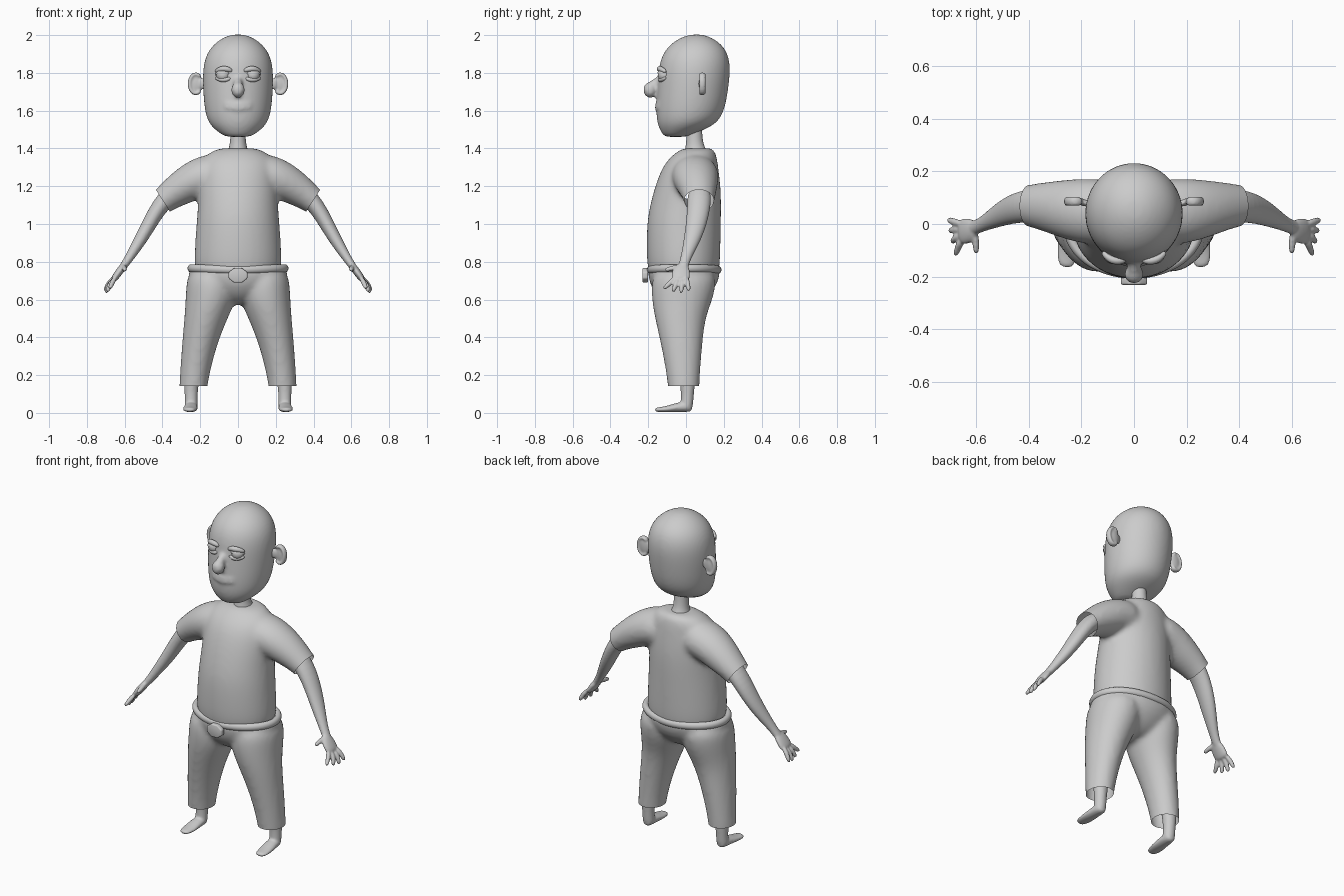
import bpy, bmesh, math
from mathutils import Vector, Matrix

if "Cube" in bpy.data.objects:
    bpy.data.objects.remove(bpy.data.objects["Cube"], do_unlink=True)

clay = bpy.data.materials.new("light grey clay")
clay.use_nodes = True
clay.diffuse_color = (0.6, 0.6, 0.6, 1)
clay.node_tree.nodes["Principled BSDF"].inputs["Base Color"].default_value = (0.6, 0.6, 0.6, 1)


def loft(bm, rings, sides=16):
    """Skin closed rings, each given as (centre, u axis, v axis)."""
    loops = []
    for c, u, v in rings:
        angles = [2 * math.pi * i / sides for i in range(sides)]
        loops.append([bm.verts.new(c + u * math.cos(a) + v * math.sin(a)) for a in angles])
    for a, b in zip(loops, loops[1:]):
        for i in range(sides):
            j = (i + 1) % sides
            bm.faces.new((a[i], a[j], b[j], b[i]))
    bm.faces.new(loops[0][::-1])
    bm.faces.new(loops[-1])


def column(bm, sections):
    """Upright loft from (z, x, y, x radius, y radius)."""
    loft(bm, [(Vector((x, y, z)), Vector((rx, 0, 0)), Vector((0, ry, 0)))
              for z, x, y, rx, ry in sections], 24)


def tube(bm, points, ref=(0, 1, 0), sides=12):
    """Loft along a path of (x, y, z, radius near ref, other radius)."""
    pos = [Vector(p[:3]) for p in points]
    rings = []
    for i, p in enumerate(points):
        d = (pos[min(i + 1, len(pos) - 1)] - pos[max(i - 1, 0)]).normalized()
        u = Vector(ref)
        u = (u - d * d.dot(u)).normalized()
        rings.append((pos[i], u * p[3], d.cross(u) * p[-1]))
    loft(bm, rings, sides)


def ball(bm, centre, radii):
    bmesh.ops.create_uvsphere(bm, u_segments=20, v_segments=14, radius=1,
                              matrix=Matrix.Translation(centre) @ Matrix.Diagonal((*radii, 1)))


def finish(name, bm, voxel=0, smooth=0, subdiv=2, cuts=(), mirror=False):
    """Refine, optionally fuse and trim open hems, then shade smooth."""
    bmesh.ops.recalc_face_normals(bm, faces=bm.faces)
    mesh = bpy.data.meshes.new(name)
    bm.to_mesh(mesh)
    bm.free()
    obj = bpy.data.objects.new(name, mesh)
    bpy.context.collection.objects.link(obj)
    if subdiv:
        obj.modifiers.new("round", "SUBSURF").levels = subdiv
    if voxel:
        fuse = obj.modifiers.new("fuse", "REMESH")
        fuse.mode = "VOXEL"
        fuse.voxel_size = voxel
        soft = obj.modifiers.new("soften", "SMOOTH")
        soft.iterations = smooth
        soft.factor = 0.5
    if mirror:
        obj.modifiers.new("mirror", "MIRROR").use_mirror_merge = False
    bpy.context.view_layer.update()
    baked = bpy.data.meshes.new_from_object(obj.evaluated_get(bpy.context.evaluated_depsgraph_get()))
    obj.modifiers.clear()
    obj.data = baked
    bm = bmesh.new()
    bm.from_mesh(baked)
    for point, normal, keep in cuts:
        faces = [f for f in bm.faces if keep(f.calc_center_median())]
        geom = list({v for f in faces for v in f.verts} | {e for f in faces for e in f.edges}) + faces
        bmesh.ops.bisect_plane(bm, geom=geom, plane_co=point, plane_no=normal, clear_outer=True)
    bm.to_mesh(baked)
    bm.free()
    baked.materials.clear()
    baked.materials.append(clay)
    bpy.context.view_layer.objects.active = obj
    bpy.ops.object.select_all(action="DESELECT")
    obj.select_set(True)
    bpy.ops.object.shade_smooth_by_angle(angle=math.radians(50))
    return obj


# Head with nose, lips and lower lids fused in
bm = bmesh.new()
column(bm, [(1.46, 0, -.055, .06, .055), (1.475, 0, -.045, .09, .08), (1.51, 0, -.01, .135, .135),
            (1.55, 0, .012, .165, .168), (1.62, 0, .025, .18, .185), (1.72, 0, .036, .187, .19),
            (1.81, 0, .044, .188, .192), (1.88, 0, .048, .176, .182), (1.94, 0, .052, .143, .15),
            (1.985, 0, .054, .085, .09), (2.004, 0, .055, .03, .03)])
tube(bm, [(0, -.13, 1.775, .016), (0, -.165, 1.75, .022), (0, -.185, 1.72, .032)], ref=(1, 0, 0))
ball(bm, (0, -.19, 1.71), (.037, .037, .042))
for z, lift, r in ((1.632, .006, .01), (1.61, .008, .013)):
    tube(bm, [(x, -.156 + 2.4 * x * x, z + lift * abs(x) / .07, r * (1 - abs(x) * 8))
              for x in (-.075, -.04, 0, .04, .075)], ref=(0, 0, 1))
finish("head", bm, voxel=.01, smooth=4)

# Eyes: ball, heavy upper lid, brow roll and lower bag
bm = bmesh.new()
ball(bm, (.078, -.112, 1.788), (.036, .036, .036))
finish("eyeballs", bm, subdiv=0, mirror=True)
bm = bmesh.new()
ball(bm, (.078, -.112, 1.79), (.041, .041, .038))
finish("upper_lids", bm, subdiv=0, mirror=True,
       cuts=[((0, -.12, 1.79), (0, -.2, -1), lambda c: True)])
bm = bmesh.new()
tube(bm, [(.03, -.135, 1.808, .01), (.055, -.143, 1.822, .015), (.09, -.137, 1.823, .016),
          (.122, -.105, 1.805, .01)], ref=(0, 0, 1))
tube(bm, [(.036, -.135, 1.775, .008), (.06, -.142, 1.762, .012), (.095, -.13, 1.762, .012),
          (.12, -.105, 1.775, .008)], ref=(0, 0, 1))
finish("brow_rolls_and_eye_bags", bm, mirror=True)

# Ears: a flat disc with a raised rim
bm = bmesh.new()
ball(bm, (.222, .088, 1.742), (.036, .014, .055))
rim = [(.224 + .034 * math.cos(a), .086, 1.742 + .054 * math.sin(a), .018, .011)
       for a in [math.radians(t) for t in range(-140, 141, 35)]]
tube(bm, rim)
tube(bm, [(.16, .075, 1.742, .014, .03), (.215, .085, 1.742, .014, .035)])
finish("ears", bm, voxel=.006, smooth=3, mirror=True)

# Neck
bm = bmesh.new()
column(bm, [(1.36, 0, .055, .062, .065), (1.40, 0, .05, .05, .055), (1.43, 0, .045, .041, .043),
            (1.54, 0, .043, .038, .04), (1.6, 0, .04, .038, .04)])
finish("neck", bm)

# Shirt with short open sleeves
bm = bmesh.new()
column(bm, [(.72, 0, -.012, .215, .18), (.76, 0, -.012, .23, .19), (.82, 0, -.014, .234, .197),
            (1.0, 0, -.012, .222, .198), (1.1, 0, -.002, .213, .19), (1.2, 0, .01, .212, .175),
            (1.3, 0, .022, .205, .15), (1.36, 0, .042, .18, .122), (1.395, 0, .06, .12, .088),
            (1.402, 0, .063, .08, .07)])
for s in (1, -1):
    tube(bm, [(s * .05, .05, 1.27, .12, .11), (s * .18, .045, 1.26, .13, .112),
              (s * .29, .062, 1.2, .108, .098), (s * .4, .072, 1.125, .078, .067),
              (s * .5, .07, 1.03, .07, .06)], sides=20)
hems = [((s * .402, 0, 1.13), (s * .84, 0, -.54), lambda c, s=s: c.x * s > .28) for s in (1, -1)]
finish("shirt", bm, voxel=.014, smooth=8, cuts=hems)

# Trousers with open hems
bm = bmesh.new()
column(bm, [(.57, 0, -.02, .07, .07), (.62, 0, -.018, .17, .14), (.69, 0, -.012, .255, .185),
            (.75, 0, -.01, .265, .193), (.785, 0, -.01, .262, .19)])
for s in (1, -1):
    column(bm, [(.06, s * .238, -.012, .074, .082), (.15, s * .238, -.012, .074, .082),
                (.35, s * .207, -.022, .091, .108), (.5, s * .17, -.032, .115, .133),
                (.6, s * .143, -.02, .135, .163), (.7, s * .135, -.01, .14, .175),
                (.76, s * .13, -.01, .12, .15)])
finish("trousers", bm, voxel=.014, smooth=6,
       cuts=[((0, 0, .142), (0, 0, -1), lambda c: True)])

# Rolled waistband and buckle
bm = bmesh.new()
band = []
for i in range(32):
    a = 2 * math.pi * i / 32
    out = Vector((math.cos(a), math.sin(a), 0))
    c = Vector((.25 * out.x, -.01 + .18 * out.y, .757 + .008 * abs(out.x)))
    band.append([bm.verts.new(c + out * .021 * math.cos(t) + Vector((0, 0, .024 * math.sin(t))))
                 for t in [math.pi * k / 4 for k in range(8)]])
for i in range(32):
    for k in range(8):
        a, b, m = band[i], band[(i + 1) % 32], (k + 1) % 8
        bm.faces.new((a[k], b[k], b[m], a[m]))
finish("waistband", bm, subdiv=1)
bm = bmesh.new()
bmesh.ops.create_cone(bm, cap_ends=True, segments=8, radius1=1, radius2=1, depth=.03,
                      matrix=Matrix.Translation((0, -.216, .728)) @ Matrix.Diagonal((.054, 1, .042, 1))
                      @ Matrix.Rotation(math.pi / 2, 4, "X") @ Matrix.Rotation(math.pi / 8, 4, "Z"))
bmesh.ops.bevel(bm, geom=bm.edges[:], offset=.007, segments=3, affect="EDGES", profile=.5)
finish("buckle", bm, subdiv=0)

# Arms and hands
bm = bmesh.new()
tube(bm, [(.32, .072, 1.19, .065, .055), (.41, .07, 1.105, .064, .046), (.47, .055, 1.0, .056, .04),
          (.52, .03, .91, .044, .034), (.57, .002, .83, .029, .025), (.6, -.012, .785, .027, .021),
          (.63, -.022, .745, .03, .018)], sides=16)
tube(bm, [(.595, -.012, .79, .026, .018), (.62, -.025, .76, .048, .021), (.645, -.028, .725, .053, .02),
          (.662, -.028, .7, .046, .016)])
fingers = [((.652, -.062, .715), (.668, -.085, .685), (.68, -.122, .655)),
           ((.658, -.042, .71), (.684, -.057, .672), (.69, -.07, .638)),
           ((.658, -.02, .71), (.69, -.022, .67), (.7, -.027, .632)),
           ((.655, .0, .72), (.69, .01, .68), (.707, .016, .642)),
           ((.605, -.03, .775), (.6, -.075, .765), (.6, -.115, .755))]
for base, knuckle, tip in fingers:
    tube(bm, [(*base, .014), (*knuckle, .014), (*tip, .011)], ref=(1, 0, .3))
finish("arms_and_hands", bm, voxel=.006, smooth=3, mirror=True)

# Lower legs and bare feet
bm = bmesh.new()
column(bm, [(.01, .248, .002, .034, .03), (.05, .248, .004, .034, .034), (.1, .248, .008, .034, .034),
            (.18, .247, .008, .042, .042), (.3, .235, .0, .045, .045)])
tube(bm, [(.248, .035, .03, .02, .025), (.248, .01, .034, .036, .03), (.25, -.045, .03, .038, .026),
          (.253, -.1, .02, .042, .017), (.256, -.145, .017, .036, .013), (.257, -.166, .016, .022, .01)],
     ref=(1, 0, 0))
finish("feet", bm, voxel=.007, smooth=4, mirror=True)
